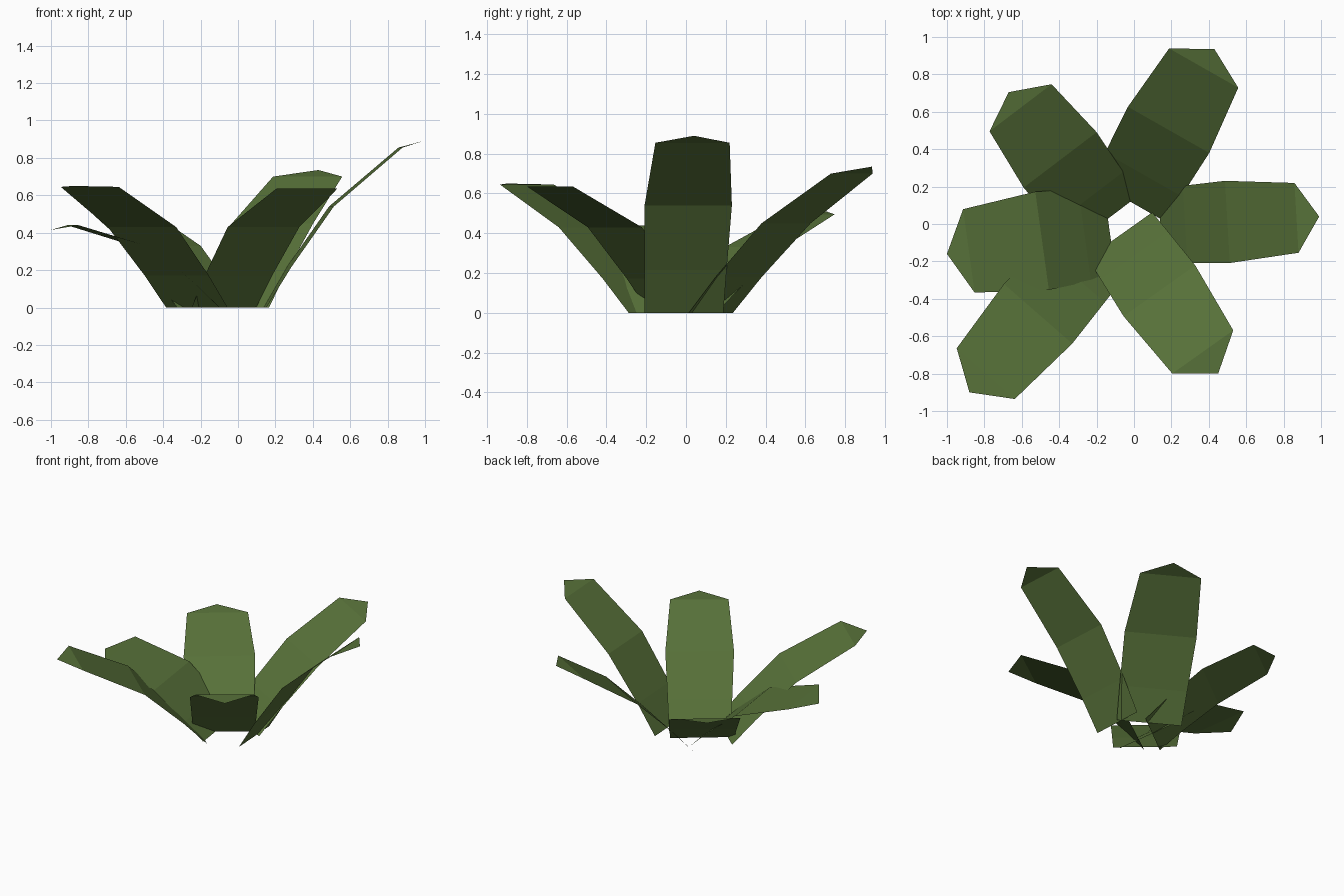
import bpy, bmesh
from mathutils import Vector

cube = bpy.data.objects.get("Cube")
if cube:
    bpy.data.objects.remove(cube, do_unlink=True)

# Single leaf colour
green = bpy.data.materials.new("leaf_green")
green.use_nodes = True
color = (0.096, 0.166, 0.041, 1)
green.diffuse_color = color
bsdf = next(n for n in green.node_tree.nodes if n.type == 'BSDF_PRINCIPLED')
bsdf.inputs["Base Color"].default_value = color
bsdf.inputs["Roughness"].default_value = 0.9


def make_leaf(name, base, tip, width, mid, shoulder, tip_z):
    """Bent flat blade; mid and shoulder are (distance from base, height)."""
    base, tip = Vector((*base, 0)), Vector((*tip, 0))
    length = (tip - base).length
    out = (tip - base).normalized()
    side = Vector((-out.y, out.x, 0))
    # Rows of the blade: distance, height, half width
    rows = [
        (0, 0, width * 0.45),
        (mid[0] * 0.37, mid[1] * 0.4, width * 0.47),
        (mid[0], mid[1], width * 0.5),
        (shoulder[0], shoulder[1], width * 0.425),
    ]
    bm = bmesh.new()
    pairs = []
    for dist, z, half in rows:
        centre = base + out * dist + Vector((0, 0, z))
        pairs.append([bm.verts.new(centre + side * s * half) for s in (-1, 1)])
    for (a, b), (c, d) in zip(pairs, pairs[1:]):
        bm.faces.new((a, c, d, b))
    # Pointed end
    point = bm.verts.new(base + out * length + Vector((0, 0, tip_z)))
    bm.faces.new((pairs[-1][0], point, pairs[-1][1]))
    bm.normal_update()
    mesh = bpy.data.meshes.new(name)
    bm.to_mesh(mesh)
    bm.free()
    mesh.materials.append(green)
    bpy.context.collection.objects.link(bpy.data.objects.new(name, mesh))


# Rosette of leaves
make_leaf("leaf_left", (0.14, -0.01), (0.99, 0.04), 0.44,
          (0.36, 0.54), (0.73, 0.855), 0.89)
make_leaf("leaf_back_left", (-0.03, 0.125), (0.43, 0.935), 0.50,
          (0.435, 0.45), (0.815, 0.70), 0.735)
make_leaf("leaf_back_right", (-0.15, 0.02), (-0.67, 0.705), 0.49,
          (0.405, 0.33), (0.755, 0.495), 0.51)
make_leaf("leaf_right", (-0.13, -0.04), (-1.0, -0.16), 0.53,
          (0.365, 0.32), (0.76, 0.44), 0.415)
make_leaf("leaf_front_right", (-0.22, -0.145), (-0.88, -0.90), 0.485,
          (0.445, 0.43), (0.87, 0.645), 0.65)
make_leaf("leaf_front_left", (-0.075, -0.06), (0.45, -0.80), 0.47,
          (0.365, 0.43), (0.765, 0.635), 0.635)
